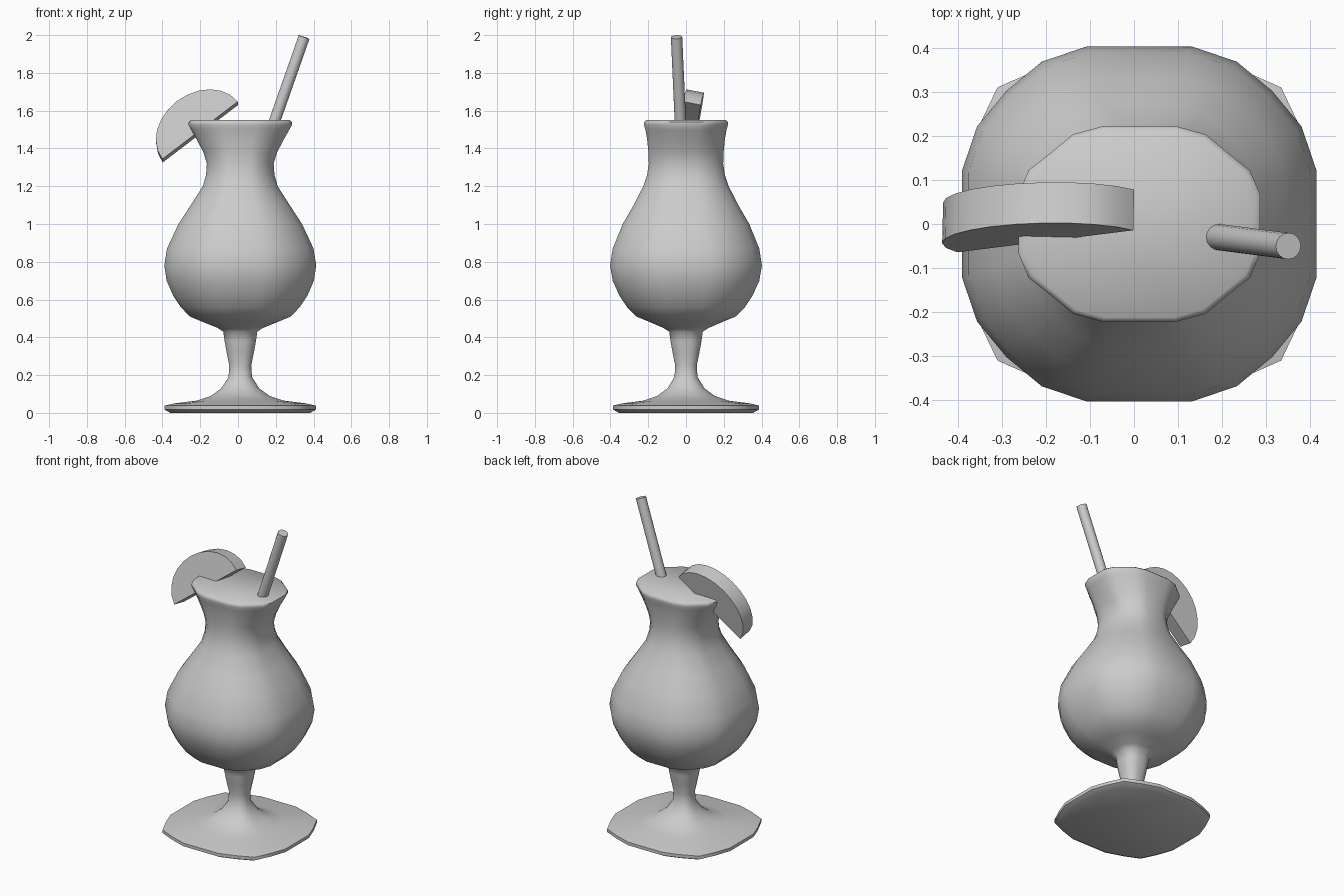
import bpy, bmesh, math
from mathutils import Vector

if "Cube" in bpy.data.objects:
    bpy.data.objects.remove(bpy.data.objects["Cube"])

CX = 0.012  # glass axis offset


def make_object(name, bm, angle=35):
    bmesh.ops.recalc_face_normals(bm, faces=bm.faces)
    mesh = bpy.data.meshes.new(name)
    bm.to_mesh(mesh)
    bm.free()
    obj = bpy.data.objects.new(name, mesh)
    bpy.context.collection.objects.link(obj)
    bpy.ops.object.select_all(action='DESELECT')
    obj.select_set(True)
    bpy.context.view_layer.objects.active = obj
    bpy.ops.object.shade_smooth_by_angle(angle=math.radians(angle))
    return obj


def loft(bm, rings):
    loops = [[bm.verts.new(p) for p in ring] for ring in rings]
    n = len(loops[0])
    for lo, hi in zip(loops, loops[1:]):
        for i in range(n):
            j = (i + 1) % n
            bm.faces.new((lo[i], lo[j], hi[j], hi[i]))
    bm.faces.new(loops[0])
    bm.faces.new(loops[-1])


def section(z, a, b, c):
    """Rounded square ring: half widths a, b and corner position c."""
    quarter = [(1, .3), (.915, .55), (c, c), (.55, .915), (.3, 1)]
    pts = []
    for k in range(4):
        for x, y in quarter:
            for _ in range(k):
                x, y = -y, x
            pts.append((CX + x * a, y * b, z))
    return pts


# Glass: foot, stem, bowl and flared rim as one loft (z, half x, half y, corner)
profile = [
    (0.0, .37, .355, .80), (.018, .402, .387, .80), (.038, .402, .387, .80),
    (.05, .35, .34, .80), (.065, .23, .225, .79), (.09, .155, .152, .78),
    (.13, .10, .098, .77), (.19, .062, .061, .76), (.25, .058, .057, .76),
    (.32, .072, .071, .76), (.38, .083, .082, .76), (.43, .09, .089, .76),
    (.45, .12, .12, .75), (.48, .195, .19, .75), (.51, .267, .262, .75),
    (.56, .315, .312, .75), (.62, .355, .352, .75), (.70, .39, .388, .75),
    (.78, .402, .402, .75), (.87, .388, .388, .75), (1.0, .327, .335, .75),
    (1.1, .262, .277, .75), (1.2, .198, .226, .75), (1.26, .181, .206, .75),
    (1.32, .177, .197, .75), (1.38, .195, .199, .74), (1.45, .232, .206, .74),
    (1.5, .26, .215, .73), (1.525, .274, .222, .73), (1.54, .274, .222, .73),
    (1.55, .262, .212, .73),
]
bm = bmesh.new()
loft(bm, [section(*row) for row in profile])
make_object("glass", bm, 50)

# Drinking straw
start, end = Vector((.178, -.028, 1.50)), Vector((.35, -.05, 1.99))
axis = (end - start).normalized()
side = axis.cross(Vector((0, 1, 0))).normalized()
up = axis.cross(side)
bm = bmesh.new()
loft(bm, [[p + .03 * (side * math.cos(t) + up * math.sin(t))
           for t in [2 * math.pi * i / 16 for i in range(16)]]
          for p in (start, end)])
make_object("straw", bm)

# Fruit slice: tilted half disc resting on the rim
centre = Vector((-.2, .007, 1.487))
u = Vector((.4, .05, .305)).normalized()
v = Vector((-.606, .17, .795))
v = (v - u * v.dot(u)).normalized()
n = u.cross(v)
bm = bmesh.new()
loft(bm, [[centre + n * s + u * .252 * math.cos(t) + v * .2 * math.sin(t)
           for t in [math.pi * i / 12 for i in range(13)]]
          for s in (-.047, .047)])
make_object("fruit_slice", bm)
